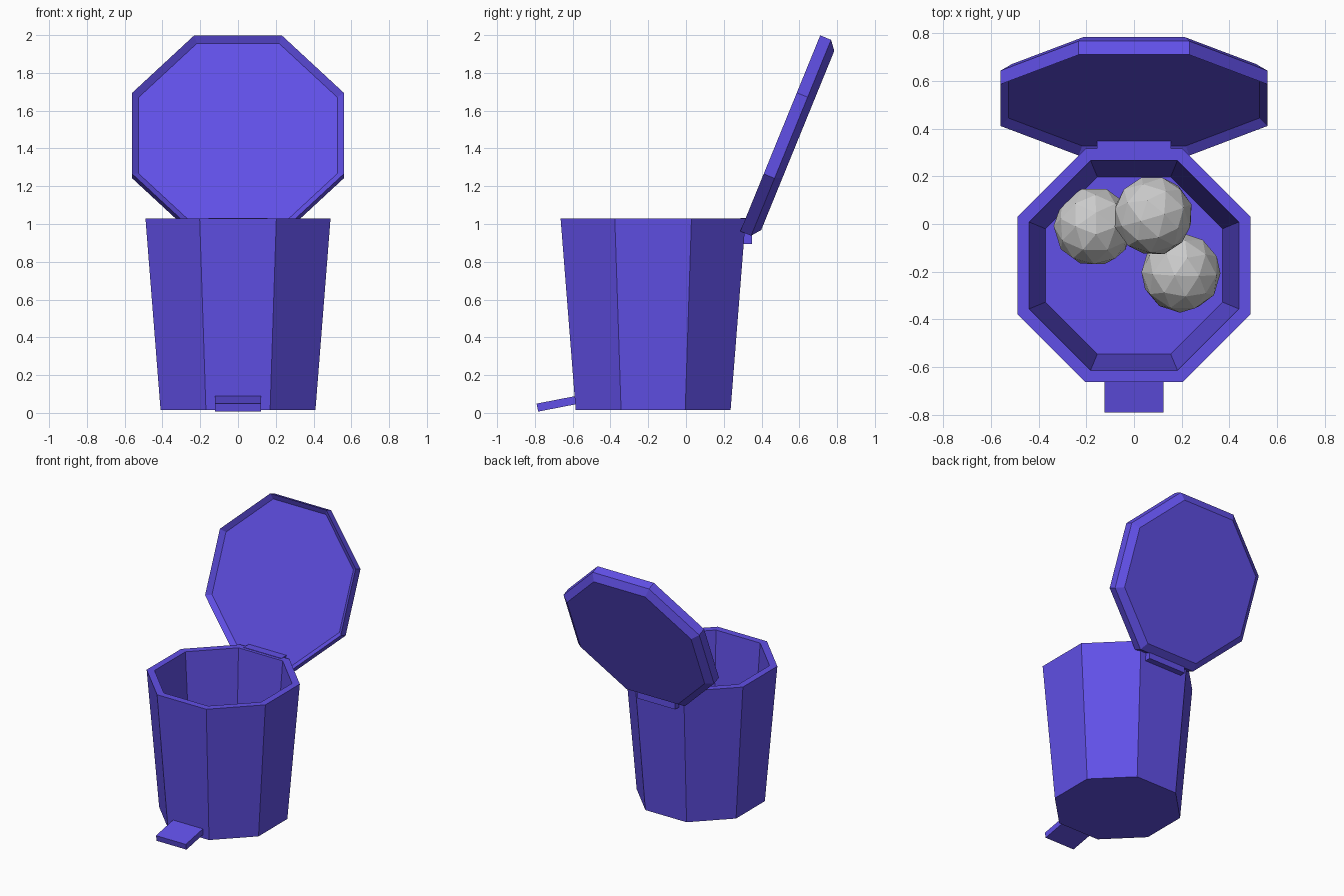
import bpy, bmesh, math
from mathutils import Matrix

if "Cube" in bpy.data.objects:
    bpy.data.objects.remove(bpy.data.objects["Cube"])

BIN_Y = -0.174

blue = bpy.data.materials.new("blue_plastic")
blue.diffuse_color = (0.12, 0.08, 0.8, 1)
blue.use_nodes = True
blue.node_tree.nodes["Principled BSDF"].inputs["Base Color"].default_value = blue.diffuse_color


def finish(name, bm, material=None):
    bmesh.ops.recalc_face_normals(bm, faces=bm.faces)
    mesh = bpy.data.meshes.new(name)
    bm.to_mesh(mesh)
    bm.free()
    if material:
        mesh.materials.append(material)
    obj = bpy.data.objects.new(name, mesh)
    bpy.context.collection.objects.link(obj)
    return obj


def octagon_solid(name, profile, matrix):
    """Join octagon rings given as (apothem, height) and cap both ends."""
    bm = bmesh.new()
    rings = []
    for apothem, h in profile:
        r = apothem / math.cos(math.pi / 8)
        angles = [math.pi / 8 + i * math.pi / 4 for i in range(8)]
        rings.append([bm.verts.new((r * math.cos(a), r * math.sin(a), h)) for a in angles])
    for low, high in zip(rings, rings[1:]):
        for i in range(8):
            j = (i + 1) % 8
            bm.faces.new((low[i], low[j], high[j], high[i]))
    bm.faces.new(rings[0])
    bm.faces.new(rings[-1])
    bm.transform(matrix)
    return finish(name, bm, blue)


def box(name, size, location, tilt=0):
    bm = bmesh.new()
    bmesh.ops.create_cube(bm, size=1)
    bm.transform(Matrix.Translation(location) @ Matrix.Rotation(tilt, 4, 'X')
                 @ Matrix.Diagonal((*size, 1)))
    return finish(name, bm, blue)


# Hollow tapered bin: outside wall, rim, inside wall, floor
octagon_solid("bin_body", [(0.41, 0.015), (0.49, 1.03), (0.44, 1.03), (0.372, 0.07)],
              Matrix.Translation((0, BIN_Y, 0)))

# Open lid: chamfered back, straight side, shallow recess on the inner face
octagon_solid("lid", [(0.512, -0.1), (0.56, -0.062), (0.56, 0), (0.526, -0.03)],
              Matrix.Translation((0, 0.499, 1.48)) @ Matrix.Rotation(math.radians(67.8), 4, 'X'))

# Hinge block and foot pedal
box("hinge", (0.31, 0.06, 0.138), (0, 0.319, 0.964))
box("pedal", (0.246, 0.236, 0.043), (0, -0.671, 0.0505), math.radians(11))

# Crumpled paper balls piled inside
for i, (x, y, z, turn) in enumerate([(-0.17, -0.01, 0.235, 0.3),
                                     (0.08, 0.035, 0.44, 1.1),
                                     (0.197, -0.205, 0.235, 2.0)]):
    bm = bmesh.new()
    bmesh.ops.create_icosphere(bm, subdivisions=2, radius=0.168)
    bm.transform(Matrix.Translation((x, y, z)) @ Matrix.Rotation(turn, 4, 'Z')
                 @ Matrix.Rotation(turn * 0.7, 4, 'X'))
    finish(f"paper_ball_{i + 1}", bm)
